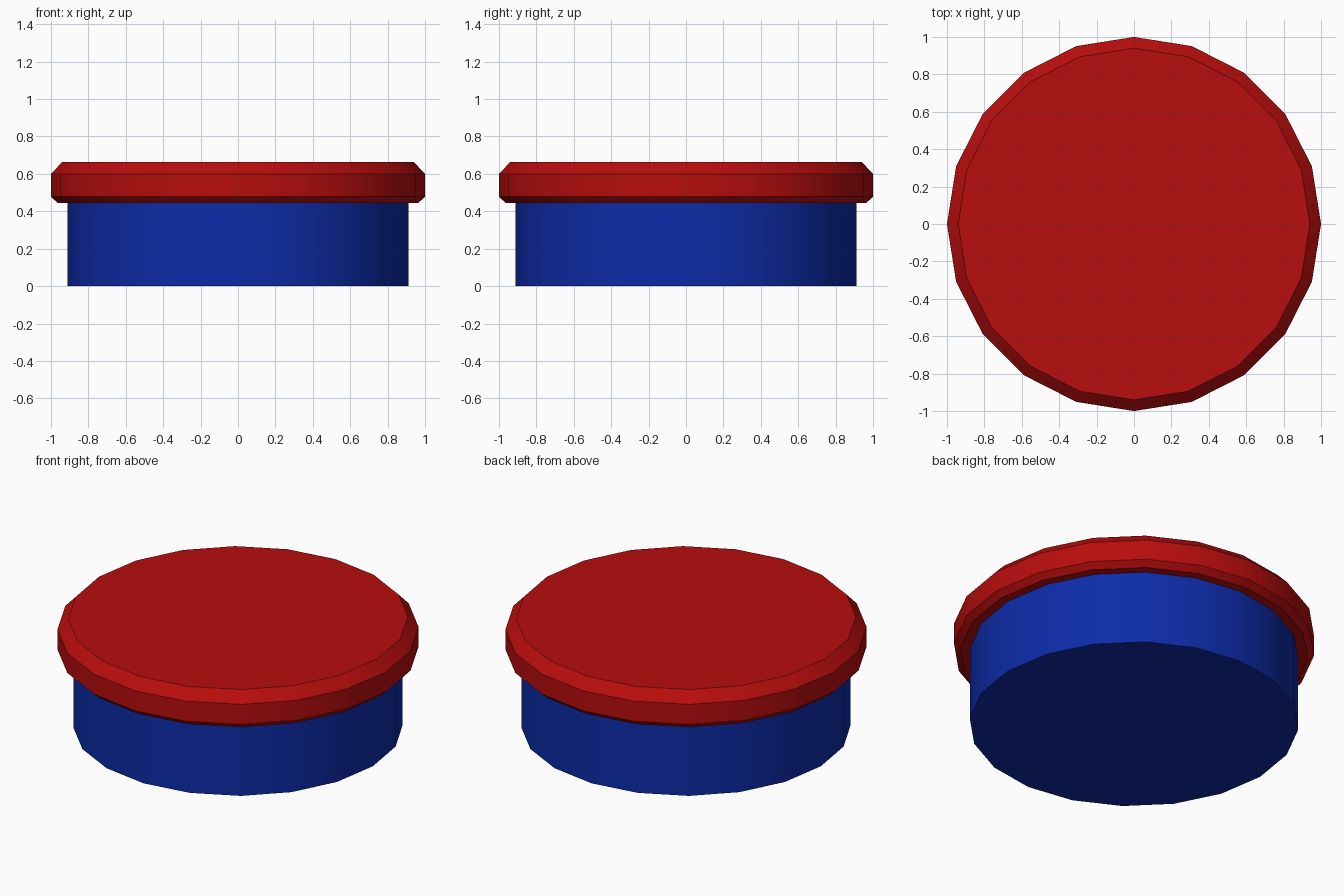
import bpy, bmesh
from math import cos, sin, pi, radians

if "Cube" in bpy.data.objects:
    bpy.data.objects.remove(bpy.data.objects["Cube"])

SIDES = 20


def material(name, color):
    mat = bpy.data.materials.new(name)
    mat.diffuse_color = color
    mat.use_nodes = True
    mat.node_tree.nodes["Principled BSDF"].inputs["Base Color"].default_value = mat.diffuse_color
    return mat


def turned(name, profile, mat):
    """Closed round part from (radius, z) rings, bottom to top."""
    bm = bmesh.new()
    rings = [[bm.verts.new((r * cos(2 * pi * i / SIDES), r * sin(2 * pi * i / SIDES), z))
              for i in range(SIDES)] for r, z in profile]
    for low, high in zip(rings, rings[1:]):
        for i in range(SIDES):
            j = (i + 1) % SIDES
            bm.faces.new((low[i], low[j], high[j], high[i]))
    bm.faces.new(rings[0][::-1])
    bm.faces.new(rings[-1])
    mesh = bpy.data.meshes.new(name)
    bm.to_mesh(mesh)
    bm.free()
    mesh.materials.append(mat)
    obj = bpy.data.objects.new(name, mesh)
    bpy.context.collection.objects.link(obj)
    bpy.ops.object.select_all(action='DESELECT')
    obj.select_set(True)
    bpy.context.view_layer.objects.active = obj
    bpy.ops.object.shade_smooth_by_angle(angle=radians(30))
    return obj


# Blue container body
turned("container_body", [(0.912, 0), (0.912, 0.445)],
       material("blue", (0.004, 0.025, 0.40, 1)))

# Red lid with a small lower and a larger upper chamfer
turned("lid", [(0.965, 0.445), (1, 0.478), (1, 0.60), (0.94, 0.663)],
       material("red", (0.48, 0.004, 0.004, 1)))
